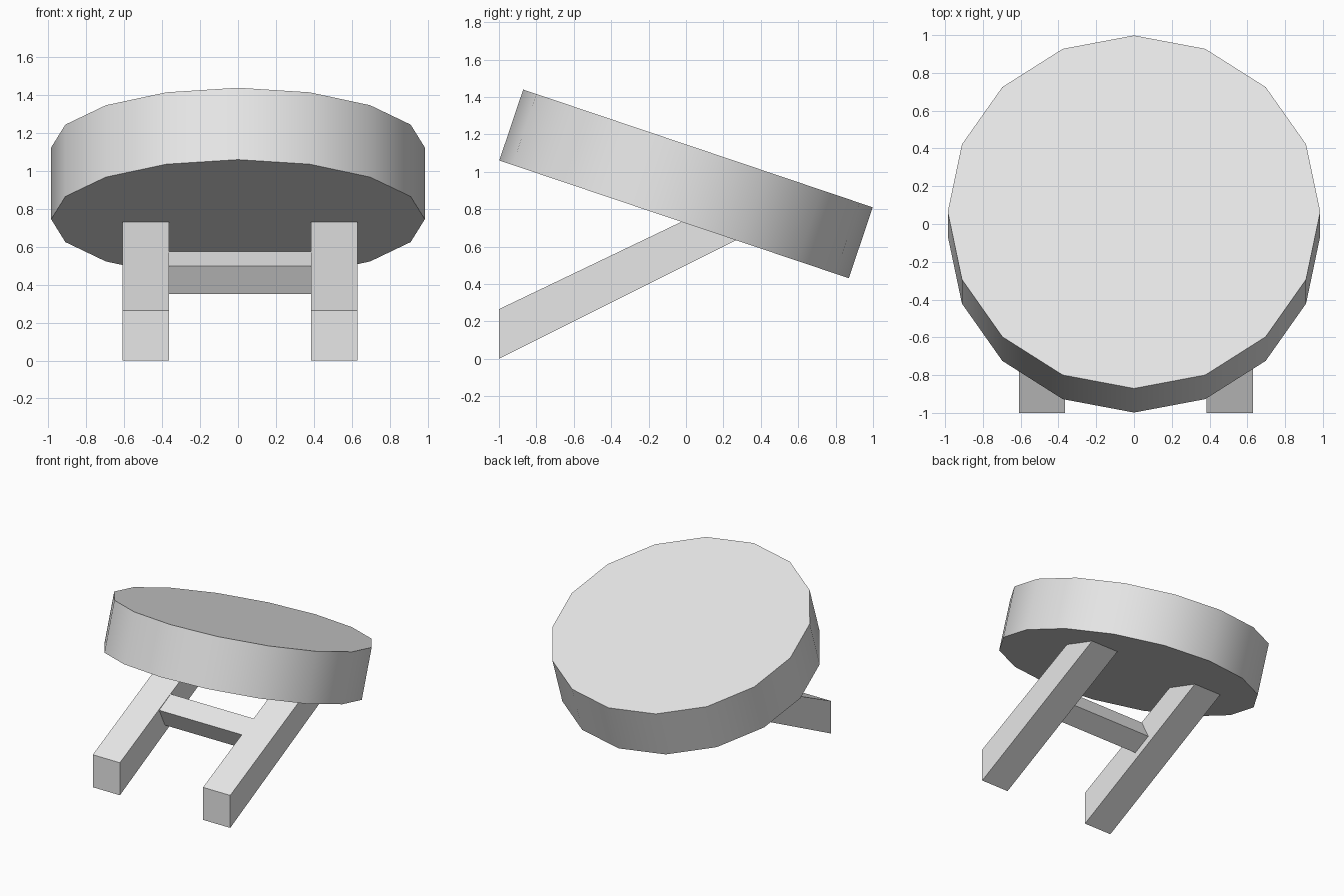
import bpy, bmesh, math
from mathutils import Matrix

cube = bpy.data.objects.get("Cube")
if cube:
    bpy.data.objects.remove(cube, do_unlink=True)

grey = bpy.data.materials.new("plain_grey")
grey.use_nodes = True
GREY = (0.8, 0.8, 0.8, 1)
grey.diffuse_color = GREY
grey.node_tree.nodes["Principled BSDF"].inputs["Base Color"].default_value = GREY


def add_object(name, bm):
    bmesh.ops.recalc_face_normals(bm, faces=bm.faces)
    mesh = bpy.data.meshes.new(name)
    bm.to_mesh(mesh)
    bm.free()
    mesh.materials.append(grey)
    obj = bpy.data.objects.new(name, mesh)
    bpy.context.collection.objects.link(obj)
    return obj


def extrude_profile(name, profile, x0, x1):
    """Extrude a (y, z) outline along x."""
    bm = bmesh.new()
    face = bm.faces.new([bm.verts.new((x0, y, z)) for y, z in profile])
    moved = bmesh.ops.extrude_face_region(bm, geom=[face], use_keep_orig=True)["geom"]
    bmesh.ops.translate(bm, vec=(x1 - x0, 0, 0),
                        verts=[v for v in moved if isinstance(v, bmesh.types.BMVert)])
    return add_object(name, bm)


# Seat: thick sixteen-sided disc, tipped down towards the back
bm = bmesh.new()
bmesh.ops.create_cone(bm, cap_ends=True, segments=16, radius1=0.986, radius2=0.986, depth=0.4)
angle = math.atan2(0.63, 1.87)
bmesh.ops.transform(bm, verts=bm.verts,
                    matrix=Matrix.Translation((0, 0, 0.935)) @ Matrix.Rotation(-angle, 4, "X"))
seat = add_object("seat", bm)
bpy.ops.object.select_all(action="DESELECT")
seat.select_set(True)
bpy.context.view_layer.objects.active = seat
bpy.ops.object.shade_smooth_by_angle(angle=math.radians(30))

# Legs: slanted beams with an upright front end, running up into the seat
leg_profile = [(-1, 0), (0.3, 0.65), (0.18, 0.83), (-1, 0.265)]
extrude_profile("right_leg", leg_profile, -0.61, -0.365)
extrude_profile("left_leg", leg_profile, 0.385, 0.63)

# Crossbar: square rail, flush with the upper faces of the legs
bar_profile = [(-0.42, 0.35), (-0.27, 0.425), (-0.345, 0.575), (-0.495, 0.5)]
extrude_profile("crossbar", bar_profile, -0.365, 0.385)
